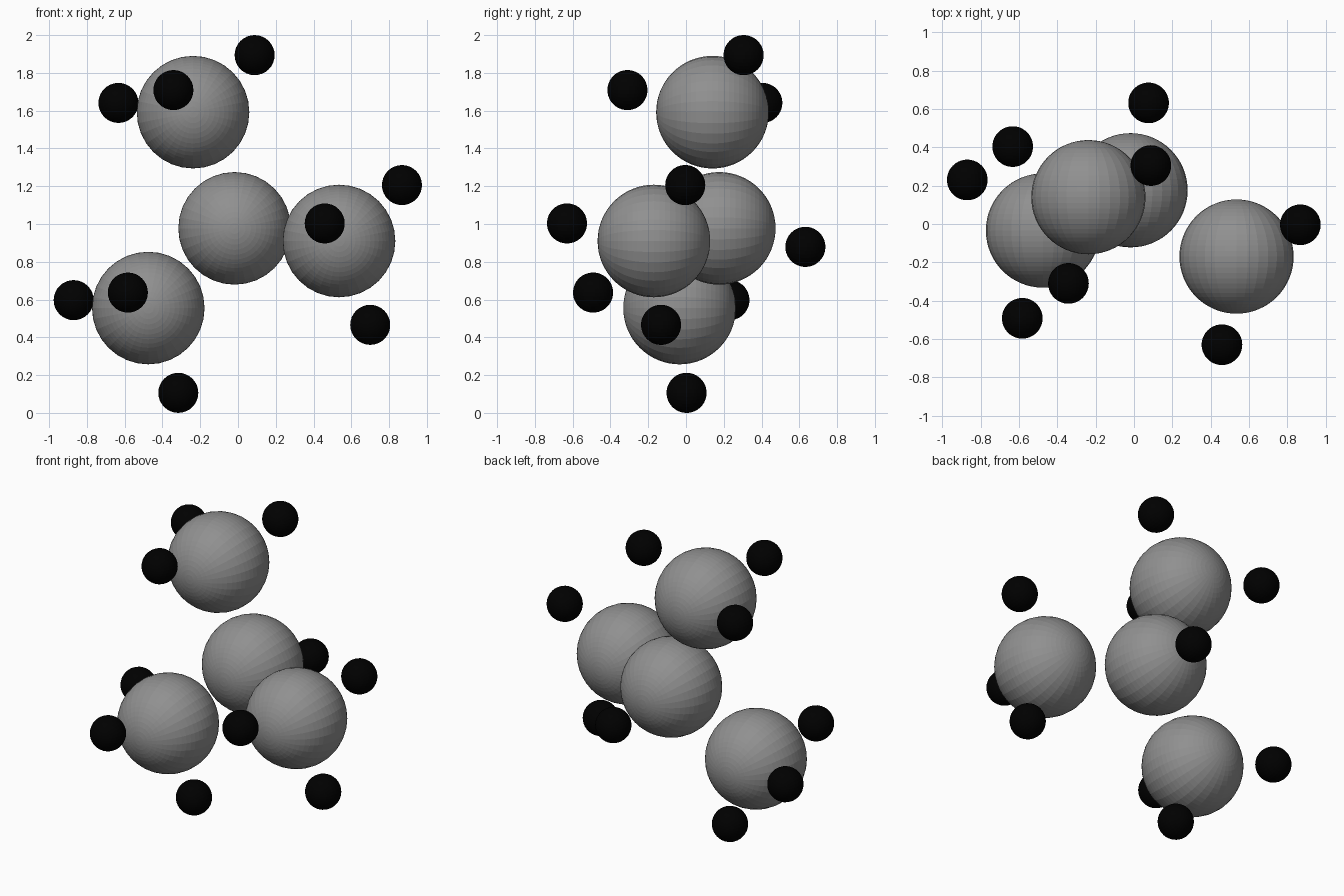
import bpy
from math import radians

if "Cube" in bpy.data.objects:
    bpy.data.objects.remove(bpy.data.objects["Cube"])


def material(name, value):
    mat = bpy.data.materials.new(name)
    mat.diffuse_color = (value, value, value, 1)
    mat.use_nodes = True
    mat.node_tree.nodes["Principled BSDF"].inputs["Base Color"].default_value = mat.diffuse_color
    return mat


grey = material("grey", 0.28)
black = material("black", 0.0)


def ball(name, centre, radius, mat):
    # faceted sphere with its poles along y
    bpy.ops.mesh.primitive_uv_sphere_add(segments=32, ring_count=32, radius=radius,
                                         location=centre, rotation=(radians(90), 0, 0))
    ob = bpy.context.object
    ob.name = name
    ob.data.materials.append(mat)


# each large grey atom with the small black atoms bonded to it
groups = {
    "centre": ((-0.018, 0.176, 0.977), [(0.076, 0.632, 0.879)]),
    "top": ((-0.238, 0.14, 1.592), [(0.088, 0.305, 1.894), (-0.633, 0.404, 1.641),
                                    (-0.342, -0.31, 1.709)]),
    "right": ((0.535, -0.17, 0.91), [(0.868, -0.004, 1.206), (0.459, -0.63, 1.003),
                                     (0.70, -0.132, 0.466)]),
    "left": ((-0.475, -0.034, 0.555), [(-0.87, 0.23, 0.597), (-0.583, -0.492, 0.637),
                                       (-0.316, 0.003, 0.106)]),
}
for side, (centre, small) in groups.items():
    ball(f"large_atom_{side}", centre, 0.298, grey)
    for i, c in enumerate(small, 1):
        ball(f"small_atom_{side}_{i}", c, 0.106, black)
